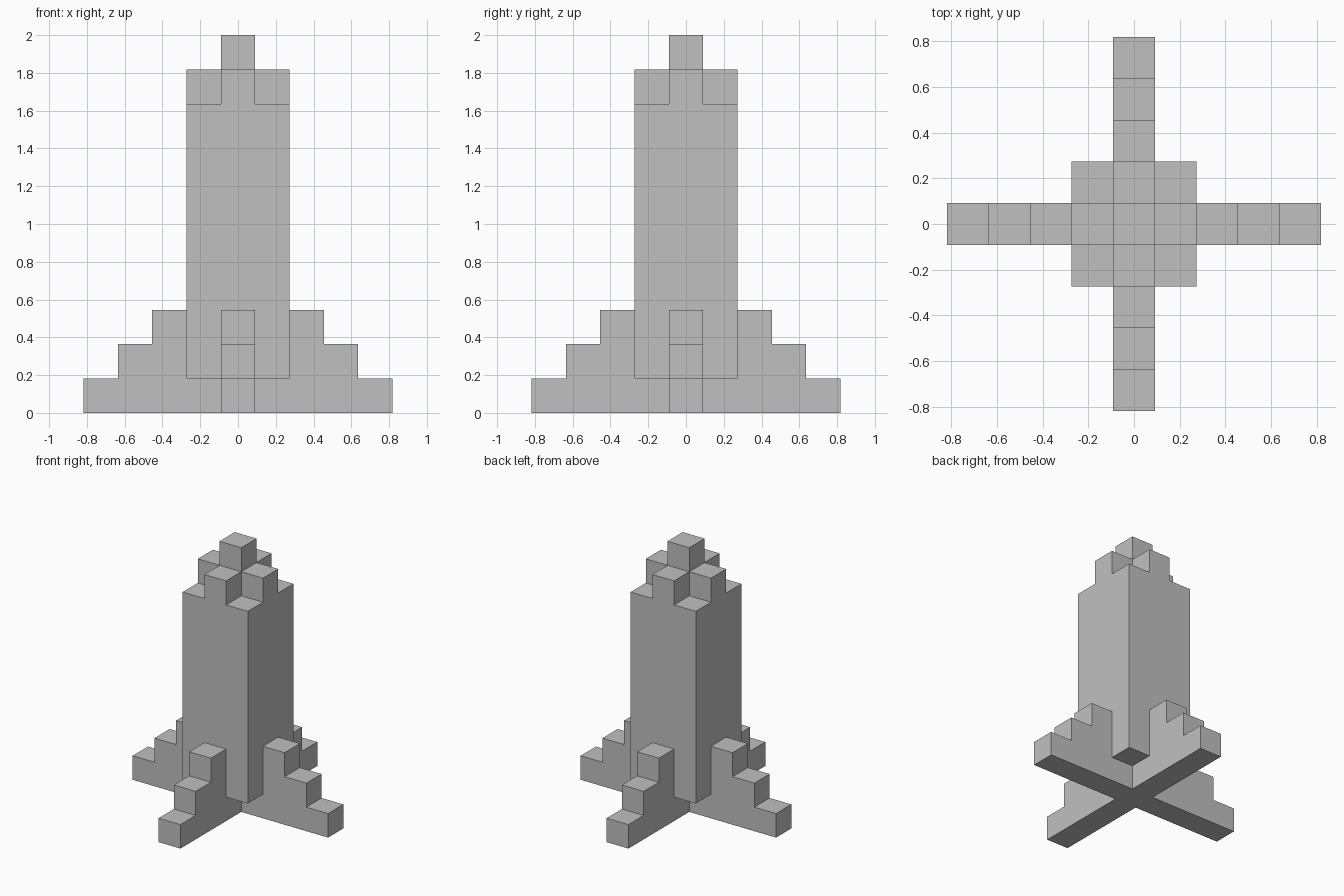
import bpy
import bmesh
from math import pi
from mathutils import Matrix, Vector

U = 2 / 11  # one block

default = bpy.data.objects.get("Cube")
if default:
    bpy.data.objects.remove(default, do_unlink=True)

grey = bpy.data.materials.new("stone_grey")
grey.use_nodes = True
GREY = (0.53, 0.53, 0.53, 1)
grey.diffuse_color = GREY
grey.node_tree.nodes["Principled BSDF"].inputs["Base Color"].default_value = GREY


def prism(name, profile, turn=0):
    """Extrude an (x, z) outline, in blocks, to one block thick; turn it about z."""
    bm = bmesh.new()
    face = bm.faces.new([bm.verts.new((x * U, -U / 2, z * U)) for x, z in profile])
    side = bmesh.ops.extrude_face_region(bm, geom=[face])["geom"]
    verts = [v for v in side if isinstance(v, bmesh.types.BMVert)]
    bmesh.ops.translate(bm, verts=verts, vec=Vector((0, U, 0)))
    bmesh.ops.recalc_face_normals(bm, faces=bm.faces)
    bm.transform(Matrix.Rotation(turn, 4, "Z"))
    mesh = bpy.data.meshes.new(name)
    bm.to_mesh(mesh)
    bm.free()
    mesh.materials.append(grey)
    obj = bpy.data.objects.new(name, mesh)
    bpy.context.collection.objects.link(obj)
    return obj


def box(name, half, bottom, top):
    return prism(name, [(-half, bottom), (half, bottom), (half, top), (-half, top)])


# Square tower shaft, three blocks wide, raised one block
shaft = box("tower_shaft", 1.5, 1, 9)
shaft.data.transform(Matrix.Diagonal((1, 3, 1, 1)))

# Hub under the shaft and the spire on top
box("base_hub", 0.5, 0, 1)
box("spire", 0.5, 9, 11)

# Four stepped buttresses and four crown blocks
buttress = [(0.5, 0), (4.5, 0), (4.5, 1), (3.5, 1), (3.5, 2),
            (2.5, 2), (2.5, 3), (1.5, 3), (1.5, 1), (0.5, 1)]
crown = [(0.5, 9), (1.5, 9), (1.5, 10), (0.5, 10)]
for i, where in enumerate(("left", "back", "right", "front")):
    prism(where + "_buttress", buttress, i * pi / 2)
    prism(where + "_crown_block", crown, i * pi / 2)
